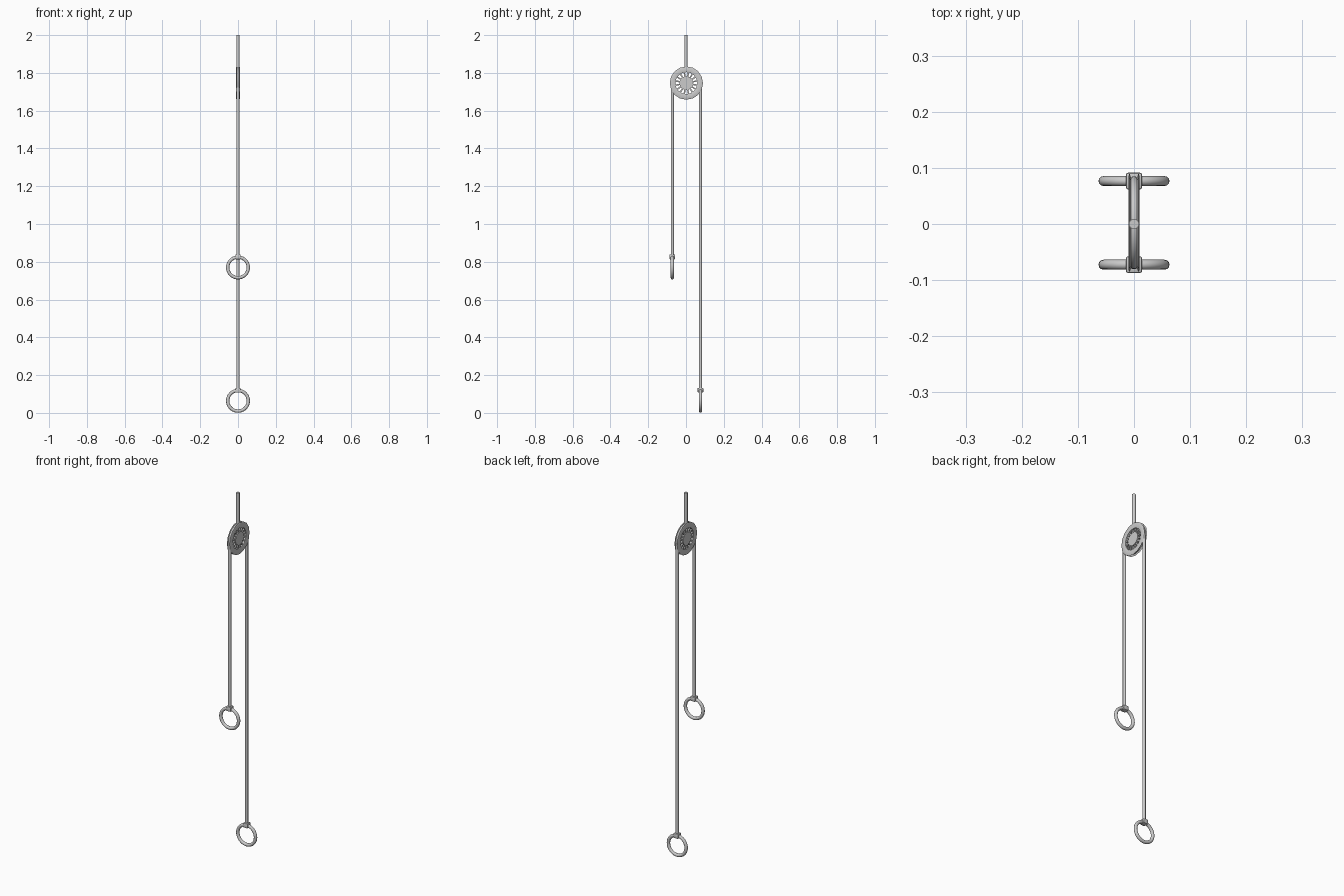
import bpy, bmesh
from math import sin, cos, pi
from mathutils import Matrix

if "Cube" in bpy.data.objects:
    bpy.data.objects.remove(bpy.data.objects["Cube"])

CY, CZ = 0.002, 1.746          # pulley axle position
ROPE_Y = 0.0745                # rope offset from the axle
ENDS = [(-1, 0.77), (1, 0.064)]  # side, ring centre height


def finish(name, bm, angle=40):
    bmesh.ops.recalc_face_normals(bm, faces=bm.faces)
    me = bpy.data.meshes.new(name)
    bm.to_mesh(me)
    bm.free()
    ob = bpy.data.objects.new(name, me)
    bpy.context.collection.objects.link(ob)
    bpy.context.view_layer.objects.active = ob
    ob.select_set(True)
    bpy.ops.object.shade_smooth_by_angle(angle=angle * pi / 180)
    ob.select_set(False)
    return ob


def lathe_x(name, profile, n):
    """Closed (x, radius) profile turned round the axle."""
    bm = bmesh.new()
    rings = [[bm.verts.new((x, CY + r * cos(2 * pi * i / n), CZ + r * sin(2 * pi * i / n)))
              for x, r in profile] for i in range(n)]
    m = len(profile)
    for i in range(n):
        a, b = rings[i], rings[(i + 1) % n]
        for j in range(m):
            k = (j + 1) % m
            bm.faces.new((a[j], a[k], b[k], b[j]))
    return finish(name, bm)


# grooved pulley rim
lathe_x("pulley_rim", [(-0.008, 0.058), (0.008, 0.058), (0.010, 0.064), (0.010, 0.083),
                       (0.008, 0.088), (0.005, 0.080), (-0.005, 0.080),
                       (-0.008, 0.088), (-0.010, 0.083), (-0.010, 0.064)], 16)

# hub disc
bm = bmesh.new()
bmesh.ops.create_cone(bm, cap_ends=True, segments=24, radius1=0.036, radius2=0.036, depth=0.018,
                      matrix=Matrix.Translation((0, CY, CZ)) @ Matrix.Rotation(pi / 2, 4, 'Y'))
finish("pulley_hub", bm)

# radial spokes
bm = bmesh.new()
for i in range(16):
    mat = (Matrix.Translation((0, CY, CZ)) @ Matrix.Rotation(2 * pi * (i + 0.5) / 16, 4, 'X')
           @ Matrix.Translation((0, 0.047, 0)) @ Matrix.Diagonal((0.012, 0.026, 0.0075, 1)))
    bmesh.ops.create_cube(bm, size=1, matrix=mat)
finish("pulley_spokes", bm)

# hanger rod
bm = bmesh.new()
bmesh.ops.create_cone(bm, cap_ends=True, segments=16, radius1=0.009, radius2=0.009, depth=0.18,
                      matrix=Matrix.Translation((0, 0, 1.91)))
finish("hanger_rod", bm)

# rope running up, over the wheel and down
path = [(0, CY - ROPE_Y, ENDS[0][1] + 0.05)]
path += [(0, CY - ROPE_Y * cos(pi * i / 16), CZ + ROPE_Y * sin(pi * i / 16)) for i in range(17)]
path += [(0, CY + ROPE_Y, ENDS[1][1] + 0.05)]
cu = bpy.data.curves.new("rope", 'CURVE')
cu.dimensions = '3D'
cu.bevel_depth = 0.0085
cu.bevel_resolution = 3
cu.use_fill_caps = True
sp = cu.splines.new('POLY')
sp.points.add(len(path) - 1)
for p, co in zip(sp.points, path):
    p.co = (*co, 1)
bpy.context.collection.objects.link(bpy.data.objects.new("rope", cu))

# pull rings and the collars gripping them
for side, z in ENDS:
    label = "short" if side < 0 else "long"
    y = CY + side * ROPE_Y
    bpy.ops.mesh.primitive_torus_add(major_segments=40, minor_segments=12, major_radius=0.0545,
                                     minor_radius=0.0088, location=(0, y, z),
                                     rotation=(pi / 2, 0, 0))
    bpy.context.object.name = label + "_pull_ring"
    bpy.ops.object.shade_smooth()
    bpy.context.object.select_set(False)
    bm = bmesh.new()
    bmesh.ops.create_cube(bm, size=1, matrix=Matrix.Translation((0, y, z + 0.056))
                          @ Matrix.Diagonal((0.029, 0.030, 0.026, 1)))
    bmesh.ops.bevel(bm, geom=bm.edges[:], offset=0.004, segments=2, affect='EDGES', profile=0.5)
    finish(label + "_ring_collar", bm)
